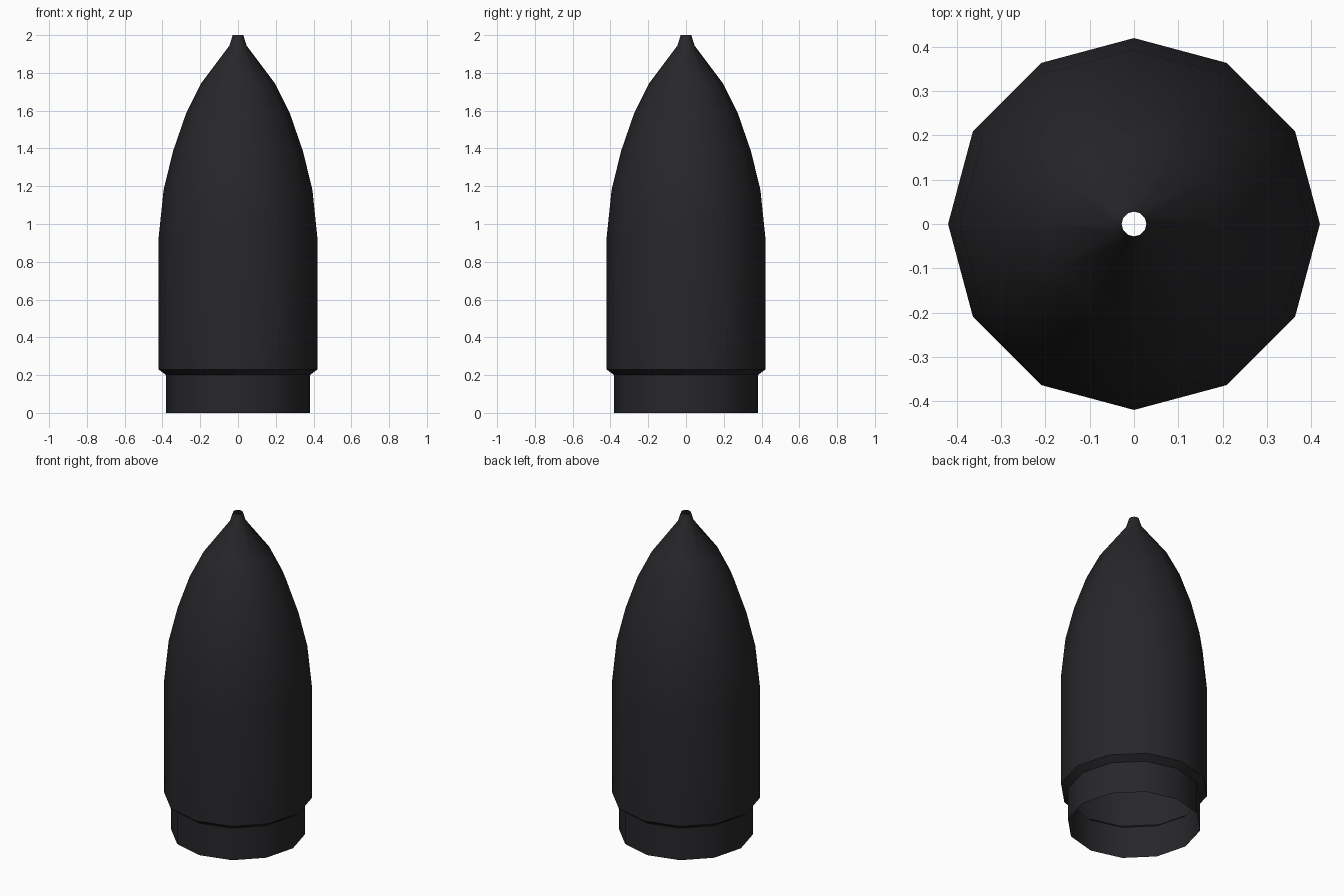
import bpy, bmesh, math

if "Cube" in bpy.data.objects:
    bpy.data.objects.remove(bpy.data.objects["Cube"])

SIDES = 12
# (radius, height) from the collar's bottom rim to the open tip
PROFILE = [(0.38, 0.0), (0.38, 0.20), (0.42, 0.23), (0.42, 0.93), (0.394, 1.18),
           (0.344, 1.385), (0.275, 1.585), (0.195, 1.745), (0.045, 1.945), (0.028, 2.0)]


def lathe(name, profile, sides):
    """Open single-walled shell turned around z."""
    bm = bmesh.new()
    rings = []
    for r, z in profile:
        rings.append([bm.verts.new((r * math.cos(math.tau * i / sides),
                                    r * math.sin(math.tau * i / sides), z))
                      for i in range(sides)])
    for low, high in zip(rings, rings[1:]):
        for i in range(sides):
            j = (i + 1) % sides
            bm.faces.new((low[i], low[j], high[j], high[i]))
    mesh = bpy.data.meshes.new(name)
    bm.to_mesh(mesh)
    bm.free()
    obj = bpy.data.objects.new(name, mesh)
    bpy.context.collection.objects.link(obj)
    return obj


# Pointed shell with stepped collar, open at both ends
shell = lathe("pointed_shell", PROFILE, SIDES)
mat = bpy.data.materials.new("near_black")
mat.diffuse_color = (0.02, 0.02, 0.023, 1)
mat.use_nodes = True
mat.node_tree.nodes["Principled BSDF"].inputs["Base Color"].default_value = mat.diffuse_color
shell.data.materials.append(mat)

# Smooth body, sharp step
bpy.context.view_layer.objects.active = shell
shell.select_set(True)
bpy.ops.object.shade_smooth_by_angle(angle=math.radians(40))
